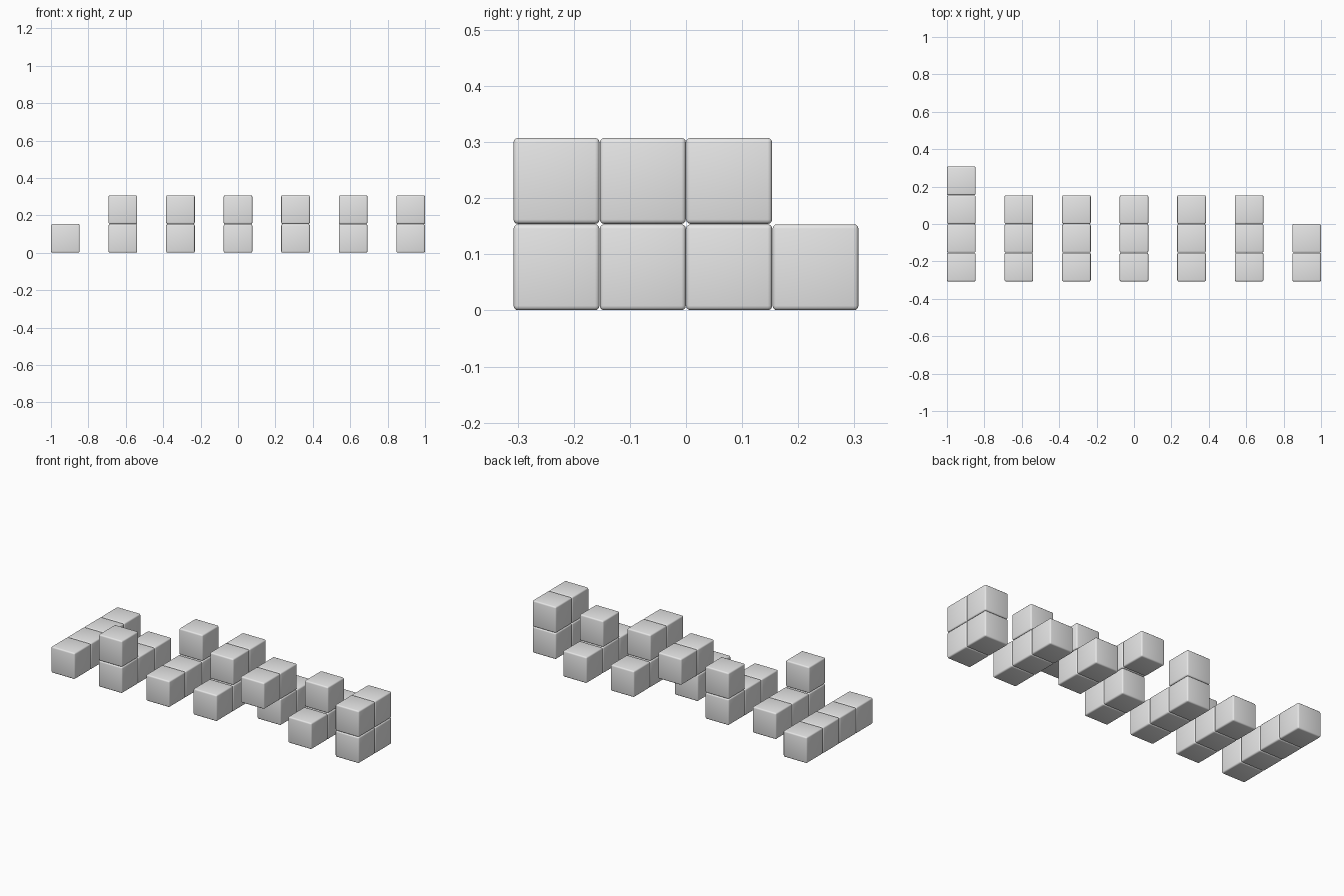
import bpy

cube = bpy.data.objects.get("Cube")
if cube:
    bpy.data.objects.remove(cube, do_unlink=True)

PITCH = 2 / 13
SIZE = PITCH - 0.0006

grey = bpy.data.materials.new("light_grey")
grey.use_nodes = True
colour = (0.8, 0.8, 0.8, 1)
grey.diffuse_color = colour
grey.node_tree.nodes["Principled BSDF"].inputs["Base Color"].default_value = colour

# Each piece: bottom row and top row, read from front to back
PIECES = [
    ("straight_piece", "####", "...."),
    ("front_hook_piece", "###.", "#..."),
    ("back_hook_piece", "###.", "..#."),
    ("rising_step_piece", "##..", ".##."),
    ("falling_step_piece", ".##.", "##.."),
    ("tee_piece", "###.", ".#.."),
    ("square_piece", "##..", "##.."),
]


def add_block(name, location):
    """One cube with softly rounded edges."""
    bpy.ops.mesh.primitive_cube_add(size=SIZE, location=location)
    block = bpy.context.object
    block.name = name
    block.data.materials.append(grey)
    bevel = block.modifiers.new("rounded_edges", "BEVEL")
    bevel.width = 0.008
    bevel.segments = 3
    bpy.ops.object.modifier_apply(modifier=bevel.name)
    bpy.ops.object.shade_smooth_by_angle()
    return block


# Build every piece from its blocks and join them
for i, (name, *rows) in enumerate(PIECES):
    blocks = [
        add_block(name, ((i - 3) * 2 * PITCH, (j - 1.5) * PITCH, (k + 0.5) * PITCH))
        for k, row in enumerate(rows)
        for j, cell in enumerate(row) if cell == "#"
    ]
    bpy.ops.object.select_all(action="DESELECT")
    for block in blocks:
        block.select_set(True)
    bpy.context.view_layer.objects.active = blocks[0]
    bpy.ops.object.join()
    blocks[0].name = name
